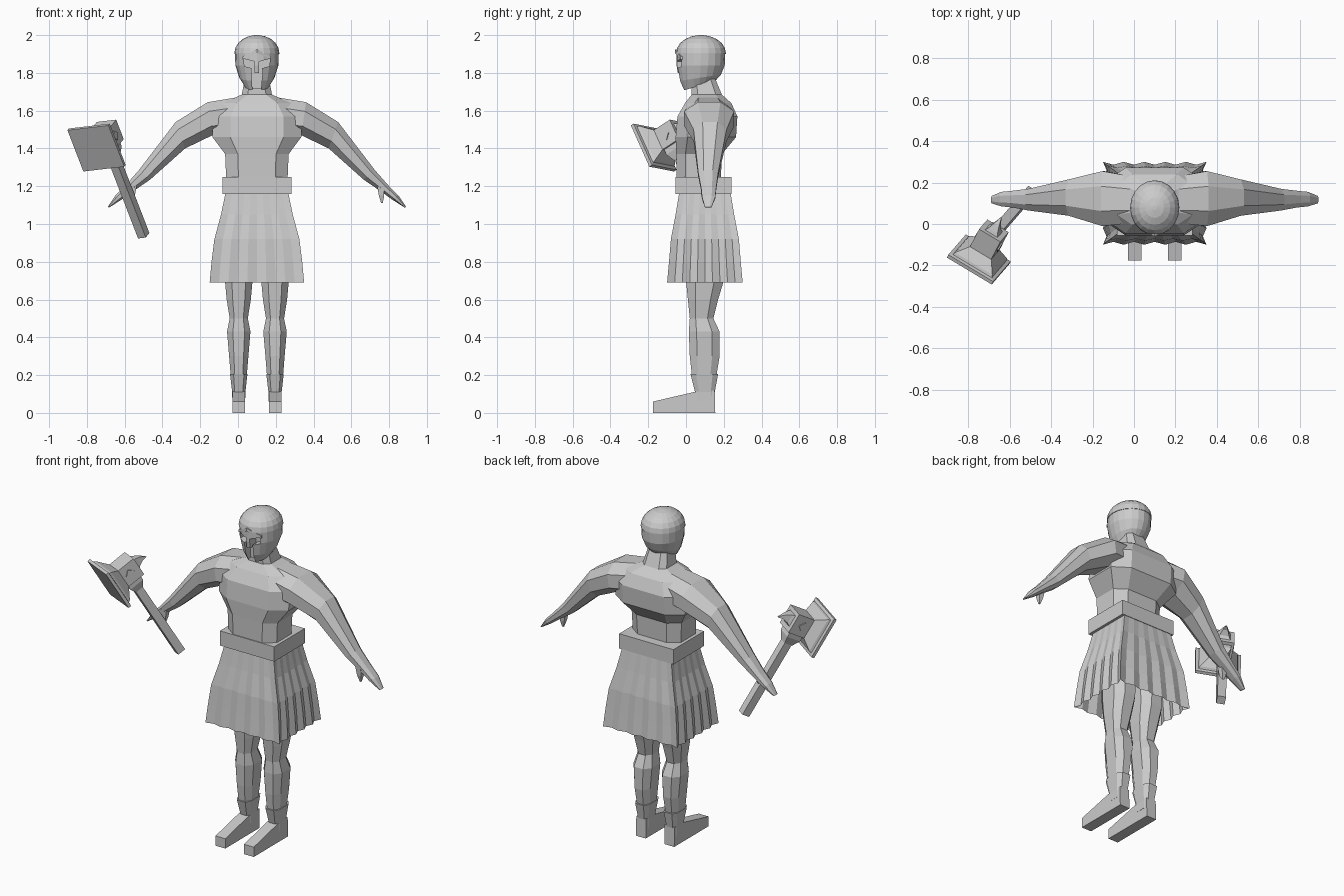
import bpy, bmesh, math
from mathutils import Vector, Matrix

cube = bpy.data.objects.get("Cube")
if cube:
    bpy.data.objects.remove(cube, do_unlink=True)

grey = bpy.data.materials.new("plain grey")
grey.use_nodes = True
grey.diffuse_color = (0.6, 0.6, 0.6, 1)
grey.node_tree.nodes["Principled BSDF"].inputs["Base Color"].default_value = (0.6, 0.6, 0.6, 1)

CX = 0.1  # body centre line


# Cross-section shapes
def octagon(k):
    return [(1, -k), (1, k), (k, 1), (-k, 1), (-1, k), (-1, -k), (-k, -1), (k, -1)]


def circle(n):
    return [(math.cos(math.tau * i / n), math.sin(math.tau * i / n)) for i in range(n)]


def pleated(depth, n=10):
    pts = []
    for side in range(4):
        turn = Matrix.Rotation(side * math.pi / 2, 2)
        for i in range(n):
            t = -1 + 2 * i / n
            fold = depth if i % 2 else 0
            pts.append(tuple(turn @ Vector((1 - fold, t))))
    return pts


SQUARE = [(1, -1), (1, 1), (-1, 1), (-1, -1)]


def ring(centre, a, b, shape):
    return [Vector(centre) + Vector(a) * p + Vector(b) * q for p, q in shape]


def level(z, half, y0, y1, shape, cx=CX):
    return ring((cx, (y0 + y1) / 2, z), (half, 0, 0), (0, (y1 - y0) / 2, 0), shape)


def loft(name, rings, caps=True, matrix=None):
    bm = bmesh.new()
    rows = [[bm.verts.new(matrix @ p if matrix else p) for p in r] for r in rings]
    n = len(rows[0])
    for lo, hi in zip(rows, rows[1:]):
        for i in range(n):
            bm.faces.new((lo[i], lo[(i + 1) % n], hi[(i + 1) % n], hi[i]))
    if caps:
        bm.faces.new(rows[0][::-1])
        bm.faces.new(rows[-1])
    bmesh.ops.recalc_face_normals(bm, faces=bm.faces)
    mesh = bpy.data.meshes.new(name)
    bm.to_mesh(mesh)
    bm.free()
    mesh.materials.append(grey)
    obj = bpy.data.objects.new(name, mesh)
    bpy.context.collection.objects.link(obj)
    return obj


# Torso and neck
torso = [(1.2, .155, -.04, .18), (1.25, .163, -.05, .185), (1.37, .168, -.052, .19),
         (1.46, .235, -.055, .265), (1.57, .235, -.045, .272), (1.64, .18, -.005, .24),
         (1.685, .08, .03, .19), (1.78, .062, .03, .15)]
loft("torso", [level(*r, octagon(.6)) for r in torso])

# Belt
loft("belt", [level(z, .183, -.055, .24, SQUARE) for z in (1.16, 1.25)])

# Pleated skirt, open below
skirt = [(1.17, .165, .135, 0), (1.05, .19, .155, .03), (.92, .225, .18, .05),
         (.8, .24, .19, .06), (.69, .25, .2, .07)]
loft("skirt", [level(z, w, CX - d, CX + d, pleated(f)) for z, w, d, f in skirt], caps=False)

# Arms: top x, top z, bottom x, bottom z, front y, back y
arm = [(.05, 1.68, .08, 1.48, .01, .22), (.26, 1.645, .235, 1.47, -.01, .255),
       (.43, 1.54, .38, 1.4, .04, .215), (.625, 1.285, .565, 1.235, .065, .17),
       (.70, 1.2, .66, 1.17, .08, .16), (.75, 1.15, .715, 1.13, .085, .155),
       (.79, 1.09, .782, 1.087, .1, .135)]
legs = [(.95, .08, 0, .21), (.7, .073, .0, .2), (.6, .064, .01, .17), (.5, .048, .02, .145),
        (.43, .062, .015, .178), (.3, .051, .02, .178), (.19, .042, .032, .16)]
boot = [(.205, .046, .024, .17), (.11, .035, .048, .152), (.06, .034, .048, .152)]
foot = [(-.175, 0), (.155, 0), (.152, .118), (.05, .112), (-.175, .06)]

for side, s in (("left", 1), ("right", -1)):
    rings = []
    for tx, tz, bx, bz, y0, y1 in arm:
        top, low = Vector((CX + s * tx, 0, tz)), Vector((CX + s * bx, 0, bz))
        mid = (top + low) / 2 + Vector((0, (y0 + y1) / 2, 0))
        rings.append(ring(mid, (top - low) / 2, (0, (y1 - y0) / 2, 0), octagon(.45)))
    loft(side + "_arm", rings)
    thumb = [(.655, 1.2, .018), (.66, 1.15, .014), (.662, 1.11, .004)]
    loft(side + "_thumb", [level(z, w, .095 - w, .095 + w, SQUARE, CX + s * x)
                           for x, z, w in thumb])
    leg_x = CX + s * .096
    loft(side + "_leg", [level(*r, octagon(.5), leg_x) for r in legs])
    loft(side + "_boot_shaft", [level(*r, octagon(.6), leg_x) for r in boot])
    loft(side + "_foot", [[Vector((leg_x + dx, y, z)) for y, z in foot] for dx in (-.033, .033)])

# Helmet shell with a sloping lower rim
shell = [(1.735, .066, -.015, .155, .3), (1.775, .093, -.036, .185, .15),
         (1.84, .114, -.05, .205, 0), (1.905, .116, -.05, .208, 0)]
rings = []
for z, w, y0, y1, slope in shell:
    r = level(z, w, y0, y1, circle(20))
    for p in r:
        p.z += slope * (p.y - .08)
    rings.append(r)
helmet = loft("helmet_shell", rings)

# Face opening: eye slots around the nose guard and a slit below
half = [(.012, 1.8), (.012, 1.86), (.07, 1.875), (.066, 1.835), (.028, 1.825), (.022, 1.65)]
outline = half + [(-x, z) for x, z in reversed(half)]
cutter = loft("face_cutter", [[Vector((CX + x, y, z)) for x, z in outline] for y in (-.12, .015)])
cutter.hide_render = True
cut = helmet.modifiers.new("face opening", 'BOOLEAN')
cut.operation = 'DIFFERENCE'
cut.solver = 'EXACT'
cut.object = cutter
bpy.context.view_layer.objects.active = helmet
bpy.ops.object.modifier_apply(modifier=cut.name)
bpy.data.objects.remove(cutter, do_unlink=True)

# Helmet dome
dome = [level(1.9, .119, -.053, .211, circle(20))]
for i in range(6):
    t = math.radians(i * 17)
    w, d = .119 * math.cos(t), .132 * math.cos(t)
    dome.append(level(1.905 + .095 * math.sin(t) / math.sin(math.radians(85)),
                      w, .079 - d, .079 + d, circle(20)))
loft("helmet_dome", dome)

# Brow ridge, a chevron over the eyes
for side, s in (("left", 1), ("right", -1)):
    brow = [(0, 1.925, -.055), (.075, 1.887, -.026), (.075, 1.872, -.026), (0, 1.905, -.055)]
    loft(side + "_brow", [[Vector((CX + s * x, y + dy, z)) for x, z, y in brow]
                          for dy in (-.004, .012)])

# Hammer, in its own frame: x across, y up the handle, z out of the striking face
u = Vector((.85, -.51, .1)).normalized()
v = Vector((-.31, -.40, .865))
v = (v - u * v.dot(u)).normalized()
w = u.cross(v)
frame = Matrix.Translation((-.7525, -.178, 1.4)) @ Matrix((u, v, w)).transposed().to_4x4()
AXIS = -.126


def across(z, h, y=0):
    return ring((0, y, z), (h, 0, 0), (0, h, 0), SQUARE)


def along(y, h):
    return ring((0, y, AXIS), (h, 0, 0), (0, 0, h), SQUARE)


loft("hammer_face", [across(z, h) for z, h in
                     ((0, .127), (-.018, .127), (-.022, .11), (-.035, .105), (-.085, .055))],
     matrix=frame)
loft("hammer_block", [across(z, .06) for z in (-.07, -.19)], matrix=frame)
loft("hammer_spike", [across(-.18, .042), across(-.205, .026, .006), across(-.235, .014, .002),
                      across(-.265, .002, -.014)], matrix=frame)
loft("hammer_collar", [along(-.135, .026), along(-.09, .045), along(-.055, .045)], matrix=frame)
loft("hammer_handle", [along(-.61, .024), along(-.05, .024)], matrix=frame)
for side, s in (("left", 1), ("right", -1)):
    loft(side + "_hammer_stud", [ring((s * x, 0, AXIS), (0, .028, 0), (0, 0, .028), circle(4))
                                 for x in (.058, .066)], matrix=frame)
